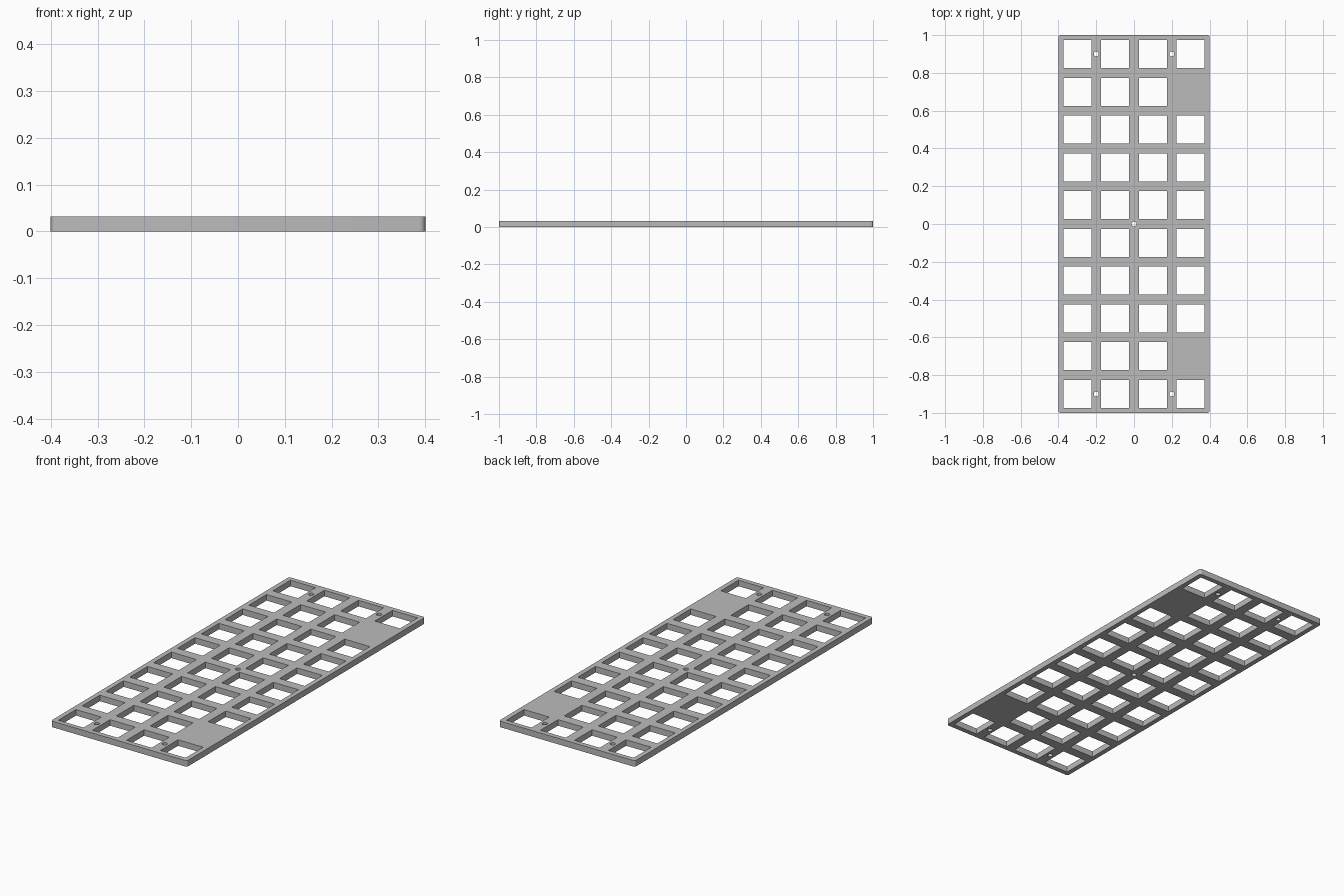
import bpy
import bmesh
import math

cube = bpy.data.objects.get("Cube")
if cube:
    bpy.data.objects.remove(cube, do_unlink=True)

WIDTH, LENGTH, THICK = 0.8, 2.0, 0.032
PITCH, HOLE = 0.2, 0.148
COLS, ROWS = 4, 10
CORNER, SCREW = 0.012, 0.013

grey = bpy.data.materials.new("plate grey")
grey.use_nodes = True
colour = (0.5, 0.5, 0.5, 1)
grey.diffuse_color = colour
grey.node_tree.nodes["Principled BSDF"].inputs["Base Color"].default_value = colour


def circle(cx, cy, r, n):
    return [(cx + r * math.cos(math.tau * i / n), cy + r * math.sin(math.tau * i / n))
            for i in range(n)]


def rectangle(cx, cy, w, h):
    return [(cx + sx * w / 2, cy + sy * h / 2)
            for sx, sy in ((-1, -1), (1, -1), (1, 1), (-1, 1))]


def rounded_rectangle(w, h, r, steps):
    points = []
    for k, (sx, sy) in enumerate(((1, 1), (-1, 1), (-1, -1), (1, -1))):
        for i in range(steps + 1):
            a = math.pi / 2 * (k + i / steps)
            points.append((sx * (w / 2 - r) + r * math.cos(a),
                           sy * (h / 2 - r) + r * math.sin(a)))
    return points


# Outline, switch openings and screw holes
loops = [rounded_rectangle(WIDTH, LENGTH, CORNER, 6)]
for row in range(ROWS):
    for col in range(COLS):
        # solid areas on the left edge, one row in from each end
        if col == COLS - 1 and row in (1, ROWS - 2):
            continue
        x = (col - (COLS - 1) / 2) * PITCH
        y = (row - (ROWS - 1) / 2) * PITCH
        loops.append(rectangle(x, y, HOLE, HOLE))
for x, y in [(0, 0)] + rectangle(0, 0, 2 * PITCH, 9 * PITCH):
    loops.append(circle(x, y, SCREW, 20))

# Filled profile, extruded to the plate thickness
profile = bpy.data.curves.new("plate_profile", "CURVE")
profile.dimensions = "2D"
profile.fill_mode = "BOTH"
profile.extrude = THICK / 2
for points in loops:
    spline = profile.splines.new("POLY")
    spline.points.add(len(points) - 1)
    for point, (x, y) in zip(spline.points, points):
        point.co = (x, y, 0, 1)
    spline.use_cyclic_u = True

helper = bpy.data.objects.new("plate_profile", profile)
bpy.context.collection.objects.link(helper)
mesh = bpy.data.meshes.new_from_object(
    helper.evaluated_get(bpy.context.evaluated_depsgraph_get()))
bpy.data.objects.remove(helper, do_unlink=True)

# Weld caps to walls and rest the plate on the ground
bm = bmesh.new()
bm.from_mesh(mesh)
bmesh.ops.remove_doubles(bm, verts=bm.verts, dist=0.0001)
bmesh.ops.recalc_face_normals(bm, faces=bm.faces)
bmesh.ops.translate(bm, verts=bm.verts, vec=(0, 0, THICK / 2))
bm.to_mesh(mesh)
bm.free()

mesh.materials.clear()
mesh.materials.append(grey)
plate = bpy.data.objects.new("switch_plate", mesh)
bpy.context.collection.objects.link(plate)
bpy.context.view_layer.objects.active = plate
plate.select_set(True)
bpy.ops.object.shade_smooth_by_angle(angle=math.radians(30))
